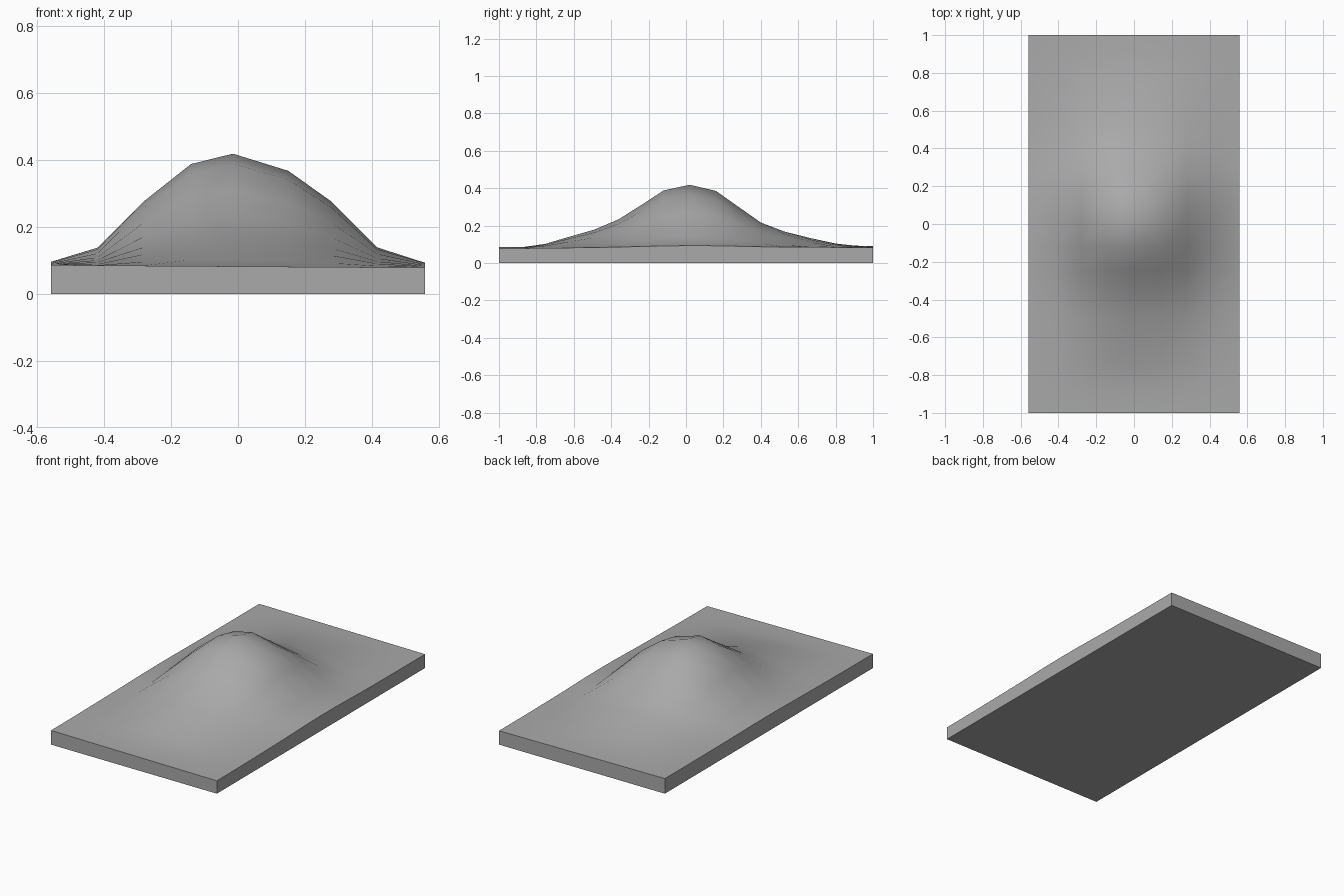
import bpy
import bmesh
import math

cube = bpy.data.objects.get("Cube")
if cube:
    bpy.data.objects.remove(cube, do_unlink=True)

# Stone colour
stone = bpy.data.materials.new("grey_stone")
stone.use_nodes = True
GREY = (0.4, 0.4, 0.4, 1)
stone.diffuse_color = GREY
stone.node_tree.nodes["Principled BSDF"].inputs["Base Color"].default_value = GREY

# Hill profiles: (position, share of the full hill height)
HALF_X, PEAK = 0.558, 0.333
ACROSS = [(-0.558, 0.02), (-0.419, 0.15), (-0.28, 0.57), (-0.14, 0.905), (-0.015, 1),
          (0.15, 0.85), (0.28, 0.575), (0.415, 0.17), (0.558, 0.035)]
ALONG = [(-1, 0), (-0.88, 0), (-0.75, 0.06), (-0.62, 0.175), (-0.49, 0.285),
         (-0.36, 0.45), (-0.24, 0.675), (-0.12, 0.91), (0.02, 1), (0.16, 0.9),
         (0.28, 0.645), (0.4, 0.39), (0.53, 0.24), (0.67, 0.135), (0.8, 0.05),
         (0.9, 0.015), (1, 0)]


def ground(x, y):
    """Gently tilted ground under the hill."""
    return 0.085 - 0.007 * x + 0.003 * y


# Terrain surface
bm = bmesh.new()
rows = [[bm.verts.new((x, y, ground(x, y) + PEAK * fx * fy)) for x, fx in ACROSS]
        for y, fy in ALONG]
for low, high in zip(rows, rows[1:]):
    for i in range(len(ACROSS) - 1):
        bm.faces.new((low[i], low[i + 1], high[i + 1], high[i]))

# Skirt walls down to the flat underside
border = [e for e in bm.edges if e.is_boundary]
made = bmesh.ops.extrude_edge_only(bm, edges=border)["geom"]
for v in made:
    if isinstance(v, bmesh.types.BMVert):
        v.co.z = 0
rim = [e for e in made if isinstance(e, bmesh.types.BMEdge) and e.is_boundary]
bmesh.ops.contextual_create(bm, geom=rim)
bmesh.ops.recalc_face_normals(bm, faces=bm.faces[:])

mesh = bpy.data.meshes.new("hill_terrain")
bm.to_mesh(mesh)
bm.free()
mesh.materials.append(stone)
hill = bpy.data.objects.new("hill_terrain", mesh)
bpy.context.collection.objects.link(hill)

# Smooth slopes with crisp slab edges
bpy.ops.object.select_all(action="DESELECT")
hill.select_set(True)
bpy.context.view_layer.objects.active = hill
bpy.ops.object.shade_smooth_by_angle(angle=math.radians(45))
